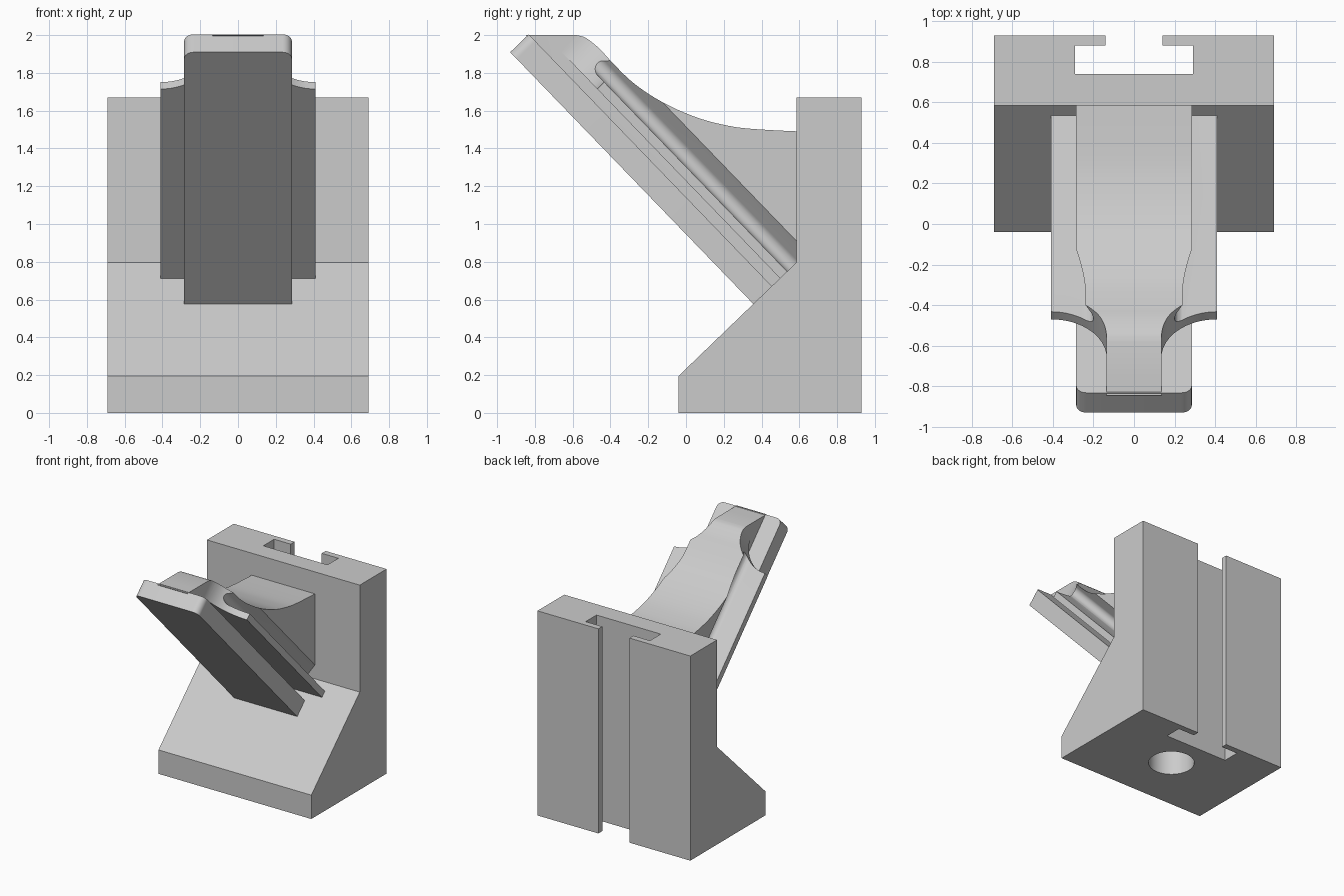
import bpy, bmesh, math
from mathutils import Vector

cube = bpy.data.objects.get("Cube")
if cube:
    bpy.data.objects.remove(cube, do_unlink=True)

grey = bpy.data.materials.new("light grey plastic")
grey.use_nodes = True
grey.diffuse_color = (0.6, 0.6, 0.6, 1)
grey.node_tree.nodes["Principled BSDF"].inputs["Base Color"].default_value = grey.diffuse_color

# Axes: the arm leans forward, RISE runs up along it and OUT points to the wall
X, Y, Z = Vector((1, 0, 0)), Vector((0, 1, 0)), Vector((0, 0, 1))
TILT = math.radians(44)
OUT = Vector((0, math.cos(TILT), math.sin(TILT)))
RISE = Vector((0, -math.sin(TILT), math.cos(TILT)))


def prism(name, outline, a, b, c, start, end):
    """Extrude a 2D outline, drawn on axes a and b, along axis c."""
    bm = bmesh.new()
    rings = [[bm.verts.new(a * p + b * q + c * t) for p, q in outline] for t in (start, end)]
    bm.faces.new(rings[0])
    bm.faces.new(rings[1])
    n = len(outline)
    for i in range(n):
        j = (i + 1) % n
        bm.faces.new((rings[0][i], rings[0][j], rings[1][j], rings[1][i]))
    bmesh.ops.recalc_face_normals(bm, faces=bm.faces[:])
    mesh = bpy.data.meshes.new(name)
    bm.to_mesh(mesh)
    bm.free()
    mesh.materials.append(grey)
    obj = bpy.data.objects.new(name, mesh)
    bpy.context.collection.objects.link(obj)
    return obj


def combine(obj, tool, operation):
    """Apply a boolean and discard the helper shape."""
    tool.hide_render = True
    mod = obj.modifiers.new(operation, "BOOLEAN")
    mod.operation, mod.object, mod.solver = operation, tool, "EXACT"
    bpy.context.view_layer.update()
    graph = bpy.context.evaluated_depsgraph_get()
    mesh = bpy.data.meshes.new_from_object(obj.evaluated_get(graph))
    obj.modifiers.clear()
    obj.data = mesh
    bpy.data.objects.remove(tool, do_unlink=True)


def arc(cx, cy, r, first, last, steps):
    angles = [math.radians(first + (last - first) * i / steps) for i in range(steps + 1)]
    return [(cx + r * math.cos(t), cy + r * math.sin(t)) for t in angles]


def spline(points, steps=4):
    """Smooth curve through the points."""
    pts = [Vector(p) for p in [points[0], *points, points[-1]]]
    out = []
    for p, q, r, s in zip(pts, pts[1:], pts[2:], pts[3:]):
        for k in range(steps):
            t = k / steps
            v = q + (r - p) * t / 2 + (2*p - 5*q + 4*r - s) * t * t / 2 + (3*q - p - 3*r + s) * t**3 / 2
            out.append(tuple(v))
    return out + [tuple(pts[-1])]


def mirrored(half):
    return half + [(-x, y) for x, y in reversed(half)]


# Base with sloped foot and upright back
base = prism("base", [(-0.04, 0), (0.93, 0), (0.93, 1.67), (0.585, 1.67),
                      (0.585, 0.797), (-0.04, 0.195)], Y, Z, X, -0.69, 0.69)
# T-shaped slot down the back
slot = mirrored([(0.14, 1.1), (0.14, 0.88), (0.29, 0.88), (0.29, 0.74)])
combine(base, prism("slot_cutter", slot, X, Y, Z, -0.2, 2), "DIFFERENCE")
# Round hole under the foot
hole = arc(0, 0.445, 0.175, 0, 345, 23)
hole = arc(0, 0.445, 0.175, 0, 352.5, 47)
combine(base, prism("hole_cutter", hole, X, Y, Z, -0.2, 0.35), "DIFFERENCE")

# Flat rail plate with rounded upper corners
half = [(0.285, 0.1)] + arc(0.235, 1.97, 0.05, 0, 90, 8)
plate = prism("rail_plate", mirrored(half), X, RISE, OUT, 0.657, 0.793)

# Arm: neck, side flanges, rounded grooves and wide upper block
section = [(0.135, 0.78), (0.135, 0.853), (0.41, 0.853), (0.41, 0.905)]
section += arc(0.245, 0.95, 0.045, 270, 130, 10)
section += [(0.285, 1.053), (0.285, 2.1)]
arm = prism("arm", mirrored(section), X, OUT, RISE, 0.12, 2.2)

# Side silhouette with the swept finger curve
sweep = spline([(-0.58, 2.0), (-0.53, 1.985), (-0.46, 1.93), (-0.4, 1.865), (-0.3, 1.765),
                (-0.2, 1.69), (-0.1, 1.632), (0, 1.586), (0.1, 1.55), (0.2, 1.525),
                (0.3, 1.508), (0.45, 1.497), (0.6, 1.49)])
side = [(-0.95, 2.0)] + sweep + [(0.6, 0.76), (0.4, 0.5), (-1.1, 1.95)]
combine(arm, prism("side_shape", side, Y, Z, X, -0.6, 0.6), "INTERSECT")

# Quarter-round shoulders at the top of the flanges
shoulder = [(0.135, 2.4)] + arc(0.41, 1.835, 0.275, 180, 270, 16) + [(0.6, 1.56), (0.6, 2.4)]
for s in (1, -1):
    outline = [(s * x, u) for x, u in shoulder]
    combine(arm, prism("shoulder_cutter", outline, X, RISE, OUT, 0.6, 2.3), "DIFFERENCE")

# Smooth curved faces, keep hard edges
for obj in (base, plate, arm):
    bpy.ops.object.select_all(action="DESELECT")
    obj.select_set(True)
    bpy.context.view_layer.objects.active = obj
    bpy.ops.object.shade_smooth_by_angle(angle=math.radians(25))
